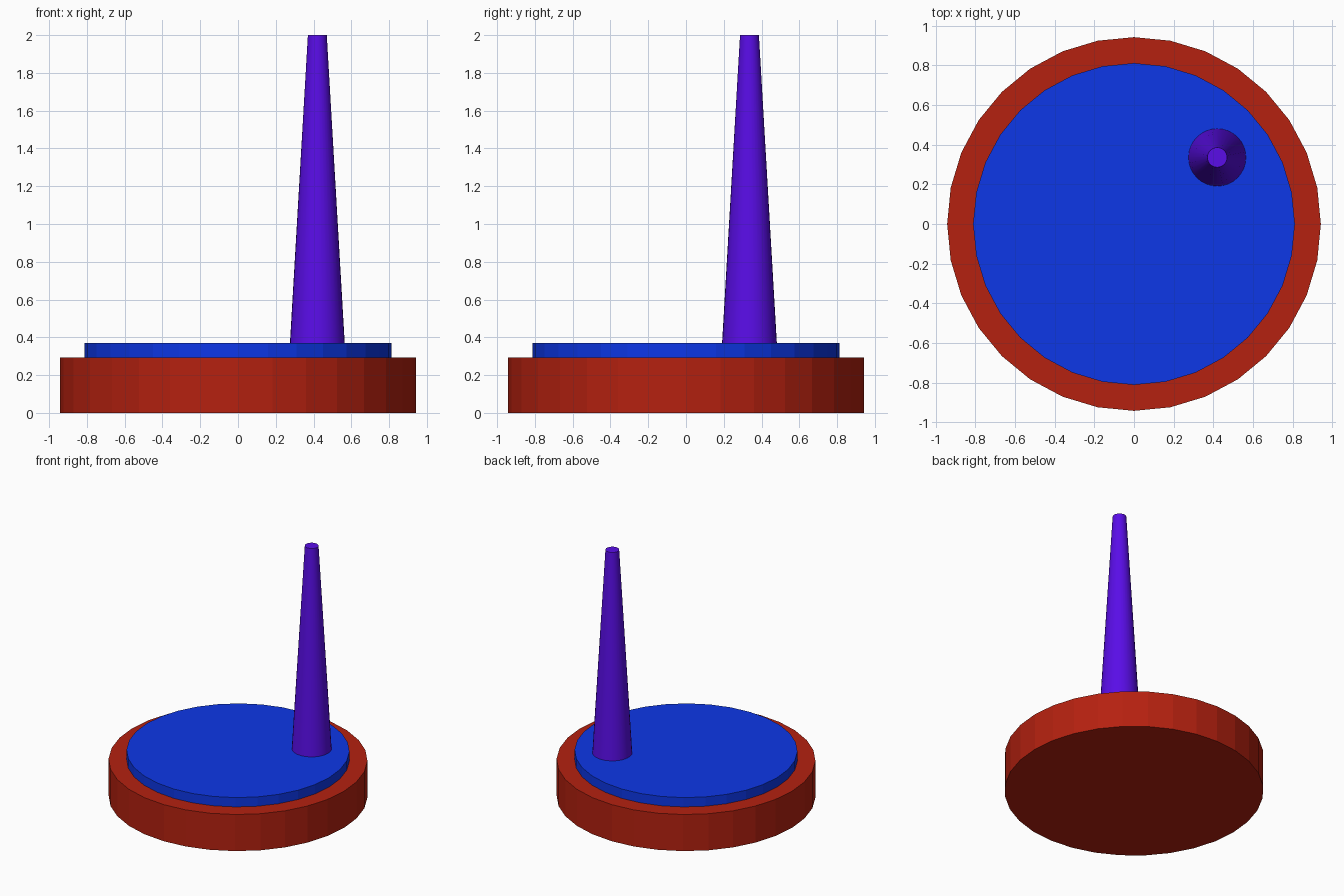
import bpy
import math

if "Cube" in bpy.data.objects:
    bpy.data.objects.remove(bpy.data.objects["Cube"])


def material(name, rgb):
    mat = bpy.data.materials.new(name)
    mat.diffuse_color = (*rgb, 1.0)
    mat.use_nodes = True
    mat.node_tree.nodes["Principled BSDF"].inputs["Base Color"].default_value = mat.diffuse_color
    return mat


def round_part(name, x, y, z0, z1, r0, r1, sides, mat, smooth=False):
    """Upright cylinder or tapered cone between two heights."""
    bpy.ops.mesh.primitive_cone_add(
        vertices=sides, radius1=r0, radius2=r1, depth=z1 - z0,
        location=(x, y, (z0 + z1) / 2))
    ob = bpy.context.object
    ob.name = name
    ob.data.materials.append(mat)
    if smooth:
        bpy.ops.object.shade_smooth_by_angle(angle=math.radians(30))
    return ob


red = material("red", (0.46, 0.015, 0.005))
blue = material("blue", (0.004, 0.038, 0.8))
purple = material("purple", (0.1, 0.004, 0.8))

# Wide round foot
round_part("base", 0, 0, 0, 0.294, 0.943, 0.943, 32, red)

# Thin raised disc on the foot
round_part("top_disc", 0, 0, 0.294, 0.369, 0.812, 0.812, 32, blue)

# Tapered off-centre post
round_part("tapered_post", 0.42, 0.336, 0.369, 2.0, 0.145, 0.05, 32, purple, smooth=True)
